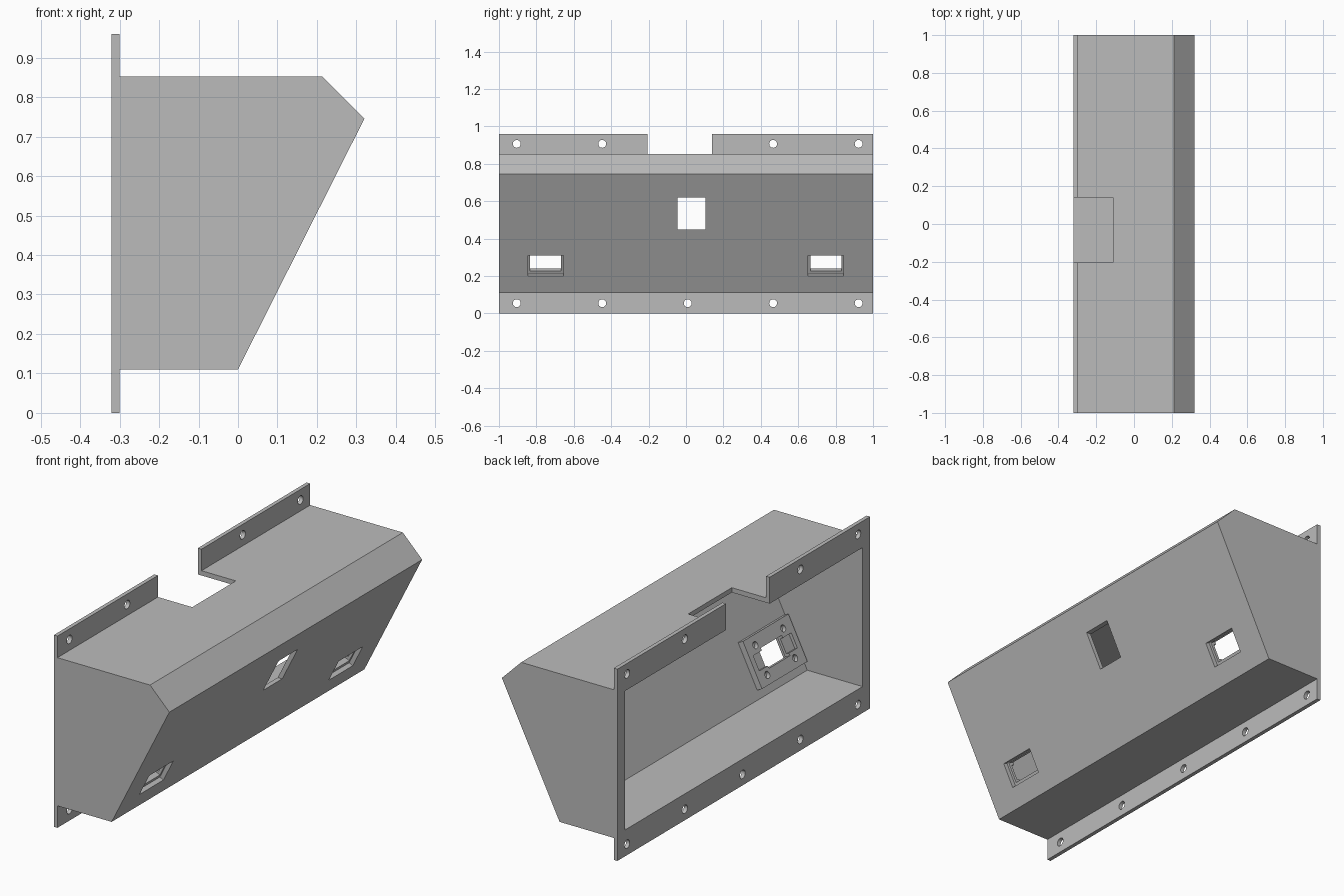
import bpy, bmesh
from mathutils import Matrix, Vector

cube = bpy.data.objects.get("Cube")
if cube:
    bpy.data.objects.remove(cube, do_unlink=True)

gray = bpy.data.materials.new("light_gray")
gray.use_nodes = True
gray.diffuse_color = (0.5, 0.5, 0.5, 1)
gray.node_tree.nodes["Principled BSDF"].inputs["Base Color"].default_value = (0.5, 0.5, 0.5, 1)


def make(name, bm):
    bmesh.ops.recalc_face_normals(bm, faces=bm.faces)
    mesh = bpy.data.meshes.new(name)
    bm.to_mesh(mesh)
    bm.free()
    mesh.materials.append(gray)
    obj = bpy.data.objects.new(name, mesh)
    bpy.context.collection.objects.link(obj)
    return obj


def box(name, lo, hi, frame=Matrix()):
    lo, hi = Vector(lo), Vector(hi)
    bm = bmesh.new()
    size = Matrix.Diagonal((*(hi - lo), 1))
    bmesh.ops.create_cube(bm, size=1, matrix=frame @ Matrix.Translation((lo + hi) / 2) @ size)
    return make(name, bm)


def rod(name, radius, length, frame):
    bm = bmesh.new()
    bmesh.ops.create_cone(bm, cap_ends=True, segments=24, radius1=radius,
                          radius2=radius, depth=length, matrix=frame)
    return make(name, bm)


def prism(name, profile, half):
    bm = bmesh.new()
    face = bm.faces.new([bm.verts.new((x, -half, z)) for x, z in profile])
    out = bmesh.ops.extrude_face_region(bm, geom=[face])
    moved = [v for v in out["geom"] if isinstance(v, bmesh.types.BMVert)]
    bmesh.ops.translate(bm, verts=moved, vec=(0, 2 * half, 0))
    return make(name, bm)


def combine(obj, tool, operation="DIFFERENCE"):
    tool.hide_render = True
    mod = obj.modifiers.new("combine", "BOOLEAN")
    mod.operation, mod.solver, mod.object = operation, "EXACT", tool
    bpy.context.view_layer.objects.active = obj
    bpy.ops.object.modifier_apply(modifier=mod.name)
    bpy.data.objects.remove(tool, do_unlink=True)


# Housing: mounting plate joined to a hollow wedge
housing = box("housing", (-0.32, -1, 0), (-0.30, 1, 0.96))
outer = [(-0.31, 0.11), (0, 0.11), (0.32, 0.745), (0.213, 0.852), (-0.31, 0.852)]
inner = [(-0.4, 0.132), (-0.0135, 0.132), (0.293, 0.741), (0.204, 0.828), (-0.4, 0.828)]
combine(housing, prism("wedge", outer, 1), "UNION")
combine(housing, prism("cavity", inner, 0.94))

# Cable notch through the top and plate, and the central window
combine(housing, box("notch", (-0.4, -0.205, 0.78), (-0.11, 0.14, 1.1)))
combine(housing, box("window", (0.05, -0.045, 0.45), (0.5, 0.105, 0.62)))

# Mounting screw holes
for i in range(5):
    y = -0.905 + i * 0.457
    for z in (0.055, 0.907):
        if z > 0.5 and i == 2:
            continue
        frame = Matrix.Translation((-0.31, y, z)) @ Matrix.Rotation(1.5707963, 4, "Y")
        combine(housing, rod("screw_hole", 0.021, 0.1, frame))

# Socket openings with brackets behind the sloped panel
slope = Vector((0.32, 0, 0.635)).normalized()
across = Vector((0, 1, 0))
outward = across.cross(slope)
for side, y in (("right", -0.75), ("left", 0.748)):
    frame = Matrix((across, slope, outward)).transposed().to_4x4()
    frame.translation = (0.073, y, 0.255)
    combine(housing, box("opening", (-0.095, -0.0616, -0.05), (0.095, 0.0616, 0.05), frame))
    bracket = box(side + "_socket_bracket", (-0.18, -0.108, -0.052), (0.18, 0.127, -0.022), frame)
    combine(bracket, box("hole", (-0.083, -0.043, -0.1), (0.083, 0.058, 0.1), frame))
    combine(bracket, box("slot", (-0.15, -0.03, -0.1), (0.15, 0.045, -0.036), frame))
    for u in (-0.11, 0.11):
        for v in (-0.065, 0.082):
            spot = frame @ Matrix.Translation((u, v, -0.052))
            combine(bracket, rod("bracket_hole", 0.017, 0.04, spot))
